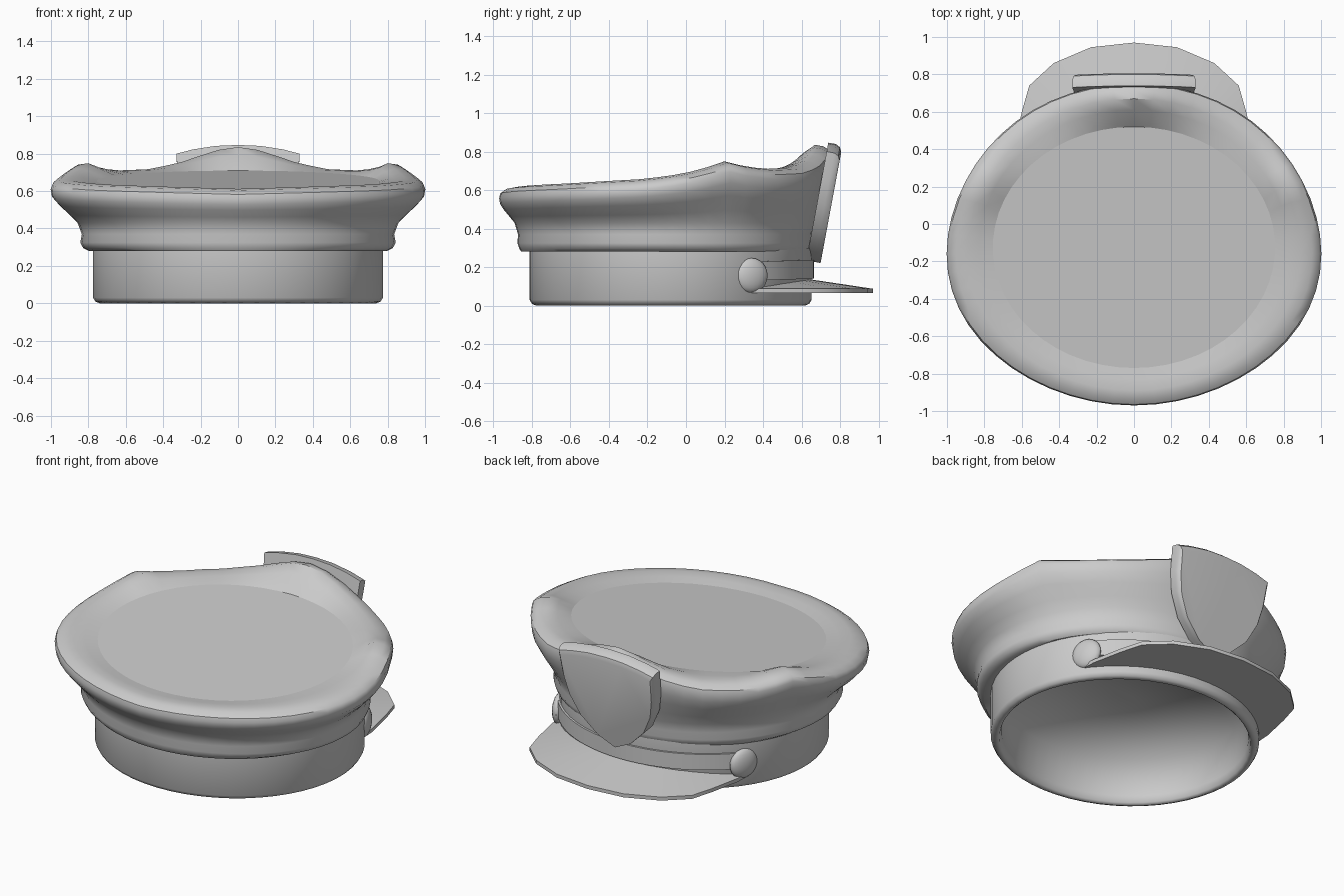
import bpy, bmesh
from math import sin, cos, pi, radians
from mathutils import Vector, Matrix

cube = bpy.data.objects.get("Cube")
if cube:
    bpy.data.objects.remove(cube, do_unlink=True)

grey = bpy.data.materials.new("plain_grey")
grey.use_nodes = True
grey.diffuse_color = (0.6, 0.6, 0.6, 1)
grey.node_tree.nodes["Principled BSDF"].inputs["Base Color"].default_value = (0.6, 0.6, 0.6, 1)


def finish(name, bm, angle=40):
    bmesh.ops.recalc_face_normals(bm, faces=bm.faces)
    mesh = bpy.data.meshes.new(name)
    bm.to_mesh(mesh)
    bm.free()
    mesh.materials.append(grey)
    obj = bpy.data.objects.new(name, mesh)
    bpy.context.collection.objects.link(obj)
    bpy.ops.object.select_all(action='DESELECT')
    obj.select_set(True)
    bpy.context.view_layer.objects.active = obj
    bpy.ops.object.shade_smooth_by_angle(angle=radians(angle))


def loft(name, rings, caps=(False, False), strip=False, angle=40):
    """Skin closed rings with quads; a strip is open lengthwise, closed across."""
    bm = bmesh.new()
    rows = [[bm.verts.new(p) for p in ring] for ring in rings]
    n = len(rows[0])
    pairs = list(zip(rows, rows[1:])) + ([(rows[-1], rows[0])] if strip else [])
    for a, b in pairs:
        for i in range(n - 1 if strip else n):
            j = (i + 1) % n
            bm.faces.new((a[i], a[j], b[j], b[i]))
    if caps[0]:
        bm.faces.new(rows[0])
    if caps[1]:
        bm.faces.new(rows[-1])
    if strip:
        bm.faces.new([r[0] for r in rows])
        bm.faces.new([r[-1] for r in rows])
    finish(name, bm, angle)


def lookup(points, t):
    """Linear interpolation through (position, value) pairs."""
    for (t0, v0), (t1, v1) in zip(points, points[1:]):
        if t <= t1:
            return v0 + (v1 - v0) * (t - t0) / (t1 - t0)
    return points[-1][1]


SEG = 54
angles = [2 * pi * i / SEG for i in range(SEG)]

# Crown: flaring side and wavy rolled rim, a little fuller towards the front
crest = [(0, .835), (.12, .82), (.35, .755), (.55, .718), (.8, .71), (1.0, .72),
         (1.16, .75), (1.3, .715), (1.45, .685), (1.7, .658), (2.25, .635), (pi, .612)]


def crown_ring(rx, ry, height, cy=-.11, egg=.06):
    ring = []
    for a in angles:
        y = cy + ry * cos(a)
        x = rx * sin(a) * (1 - egg * cos(a) * sin(a) ** 2)
        top = lookup(crest, min(a, 2 * pi - a))
        ring.append((x, y, height(top, y)))
    return ring


def flat(z):
    return lambda top, y: z


def flare(f):
    return lambda top, y: .43 + f * (top - .06 - .43)


def below(d):
    return lambda top, y: top - d


def plane(top, y):
    return .60 + (y + .77) * .085


top_edge = crown_ring(.755, .645, plane, -.125, 0)
loft("crown", [crown_ring(.74, .70, flat(.285), -.09, 0),
               crown_ring(.80, .745, flat(.28), egg=0), crown_ring(.828, .755, flat(.295), egg=.02),
               crown_ring(.843, .765, flat(.325), egg=.03), crown_ring(.835, .762, flat(.37), egg=.03),
               crown_ring(.857, .78, flat(.43), egg=.04), crown_ring(.90, .805, flare(.25)),
               crown_ring(.955, .835, flare(.55)), crown_ring(.993, .855, flare(.8)),
               crown_ring(1, .86, below(.055)),
               crown_ring(.99, .855, below(.03)), crown_ring(.95, .825, below(.008)),
               crown_ring(.89, .78, below(0)),
               crown_ring(.83, .72, lambda t, y: .65 * t + .35 * plane(t, y), egg=.03),
               top_edge])

# Flat tilted panel inside the rim
loft("crown_top", [top_edge], caps=(False, True))


# Head band with a bevelled lower edge and a shallow hollow inside
def band_point(a, z, off=0):
    return Vector(((.776 + off) * sin(a), -.08 + (.732 + off) * cos(a), z))


band_profile = [(0, .30), (0, .03), (-.012, .01), (-.035, 0), (-.05, .012),
                (-.06, .05), (-.065, .285), (-.7, .30)]
loft("head_band", [[band_point(a, z, o) for a in angles] for o, z in band_profile],
     caps=(False, True), angle=120)

# Strap running around the band between the buttons
steps = [-1 + 2 * i / 24 for i in range(25)]
strap = []
for off, low in ((-.02, 1), (.012, 1), (.012, 0), (-.02, 0)):
    row = []
    for s in steps:
        z = (.14 if low else .238) - .01 * s * s
        row.append(band_point(s * .95, z, off))
    strap.append(row)
loft("strap", strap, strip=True)

# Visor: thin curved peak, thicker where it meets the band
half = [(.645, .32), (.64, .41), (.60, .60), (.56, .74), (.43, .86), (.23, .945)]
outline = [(-x, y) for x, y in half] + [(0, .97)] + [(x, y) for x, y in reversed(half)]
count = len(outline) - 1
inner_top, inner_low, outer_top, outer_low = [], [], [], []
for i, (x, y) in enumerate(outline):
    s = -1 + 2 * i / count
    root = band_point(s * .98, 0, -.03)
    inner_top.append((root.x, root.y, .14 - .05 * s * s))
    inner_low.append((root.x, root.y, .066))
    outer_top.append((x, y, .088))
    outer_low.append((x, y, .066))
loft("visor", [inner_top, outer_top, outer_low, inner_low], strip=True)

# Flattened domed buttons lying against the strap ends
for side, name in ((1, "left_button"), (-1, "right_button")):
    bm = bmesh.new()
    bmesh.ops.create_uvsphere(bm, u_segments=20, v_segments=12, radius=.09)
    place = (Matrix.Translation((side * .635, .34, .157))
             @ Matrix.Rotation(side * radians(22), 4, 'Z')
             @ Matrix.Diagonal((.42, 1, 1, 1)))
    bmesh.ops.transform(bm, matrix=place, verts=bm.verts)
    finish(name, bm)

# Shield badge leaning against the crown
shield = [(.12, .06), (.23, .17), (.295, .30), (.32, .42), (.33, .575), (.24, .598), (.12, .617)]
shield = [(0, 0)] + shield + [(0, .622)] + [(-x, w) for x, w in reversed(shield)]
up = Vector((0, .183, .983))
out = Vector((0, .983, -.183))
base = Vector((0, .625, .235))


def shield_ring(scale, depth):
    return [base + Vector((x * scale, 0, 0)) + up * w * scale + out * depth
            for x, w in shield]


loft("badge", [shield_ring(1, 0), shield_ring(1, .04), shield_ring(.98, .064),
               shield_ring(.94, .075)], caps=(True, True), angle=35)
